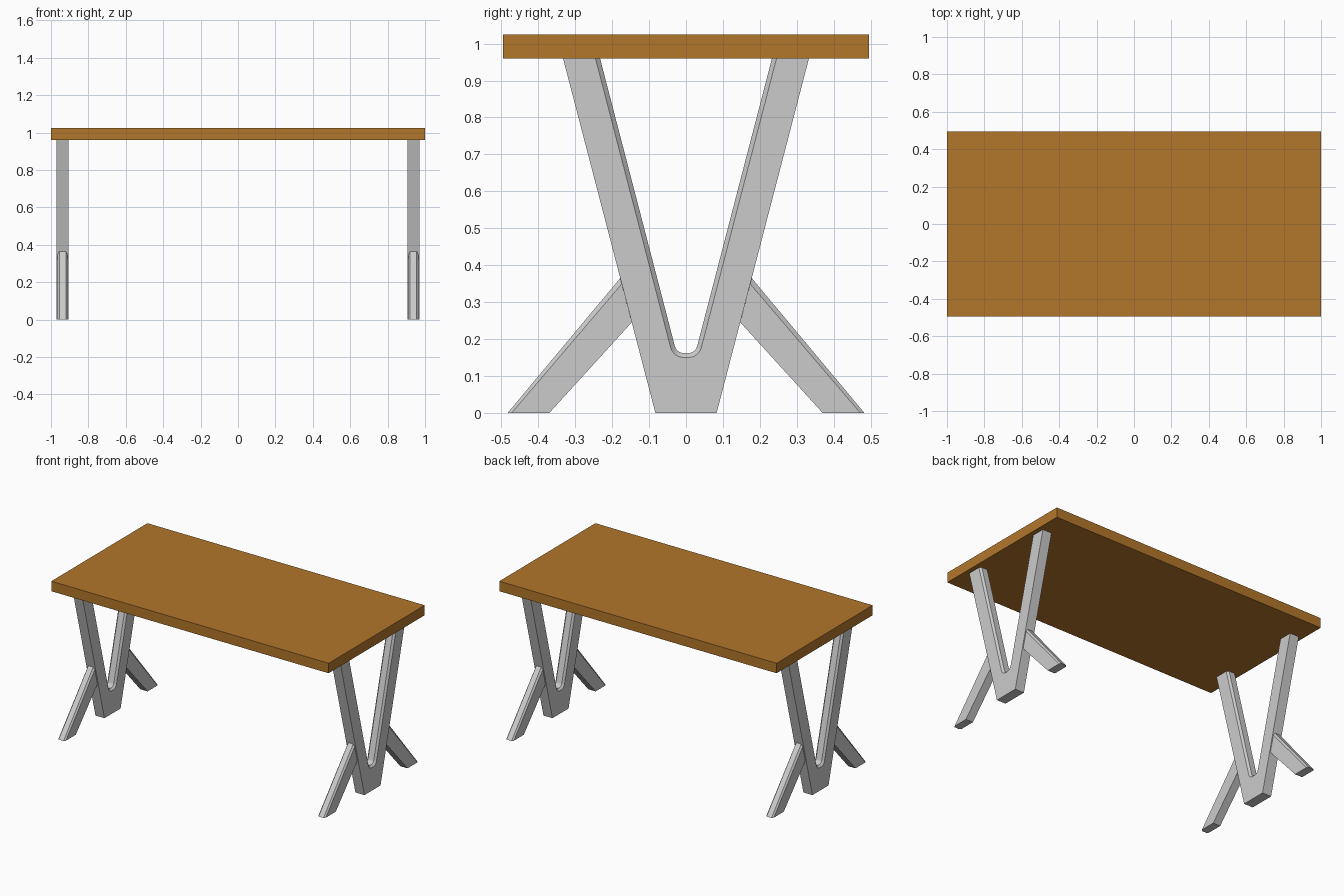
import bpy, bmesh, math

if "Cube" in bpy.data.objects:
    bpy.data.objects.remove(bpy.data.objects["Cube"])

LEG_X = 0.9375


def material(name, color):
    m = bpy.data.materials.new(name)
    m.diffuse_color = color
    m.use_nodes = True
    m.node_tree.nodes["Principled BSDF"].inputs["Base Color"].default_value = m.diffuse_color
    return m


def chamfered_slab(name, face, middle, half, chamfer, x):
    """Slab along x: 'face' outline on both sides, 'middle' outline in between."""
    bm = bmesh.new()
    layers = [(-half, face), (chamfer - half, middle), (half - chamfer, middle), (half, face)]
    loops = [[bm.verts.new((x + dx, y, z)) for y, z in pts] for dx, pts in layers]
    n = len(face)
    for a, b in zip(loops, loops[1:]):
        for i in range(n):
            j = (i + 1) % n
            bm.faces.new((a[i], a[j], b[j], b[i]))
    bm.faces.new(loops[0][::-1])
    bm.faces.new(loops[-1])
    bmesh.ops.recalc_face_normals(bm, faces=bm.faces)
    mesh = bpy.data.meshes.new(name)
    bm.to_mesh(mesh)
    bm.free()
    obj = bpy.data.objects.new(name, mesh)
    bpy.context.collection.objects.link(obj)
    return obj


def v_outline(radius):
    """V profile in (y, z) with a rounded notch of the given radius."""
    slope, top = 0.26, 0.96
    tilt = math.atan(slope)
    cy, cz = 0.006, 0.187
    arc = []
    for i in range(7):
        a = -tilt + (tilt - math.pi / 2) * i / 6
        arc.append((cy + radius * math.cos(a), cz + radius * math.sin(a)))
    y0, z0 = arc[0]
    right = [(0.083, 0), (0.333, top), (y0 + slope * (top - z0), top)] + arc
    return right + [(-y, z) for y, z in reversed(right)]


# Table top
bpy.ops.mesh.primitive_cube_add(size=1, location=(0, 0, 0.9925))
table_top = bpy.context.object
table_top.name = "table_top"
table_top.scale = (2, 0.99, 0.065)
table_top.data.materials.append(material("wood", (0.45, 0.18, 0.024, 1)))

# V-shaped legs with a splayed foot on each side
foot_face = [(0.472, 0), (0.37, 0), (0.147, 0.245), (0.174, 0.349)]
foot_middle = [(0.483, 0), (0.37, 0), (0.147, 0.245), (0.178, 0.365)]
for side, sx in (("left", -1), ("right", 1)):
    chamfered_slab(side + "_v_leg", v_outline(0.037), v_outline(0.025),
                   0.0325, 0.012, sx * LEG_X)
    for end, sy in (("front", -1), ("back", 1)):
        chamfered_slab(f"{side}_{end}_foot",
                       [(sy * y, z) for y, z in foot_face],
                       [(sy * y, z) for y, z in foot_middle],
                       0.0265, 0.009, sx * LEG_X)
